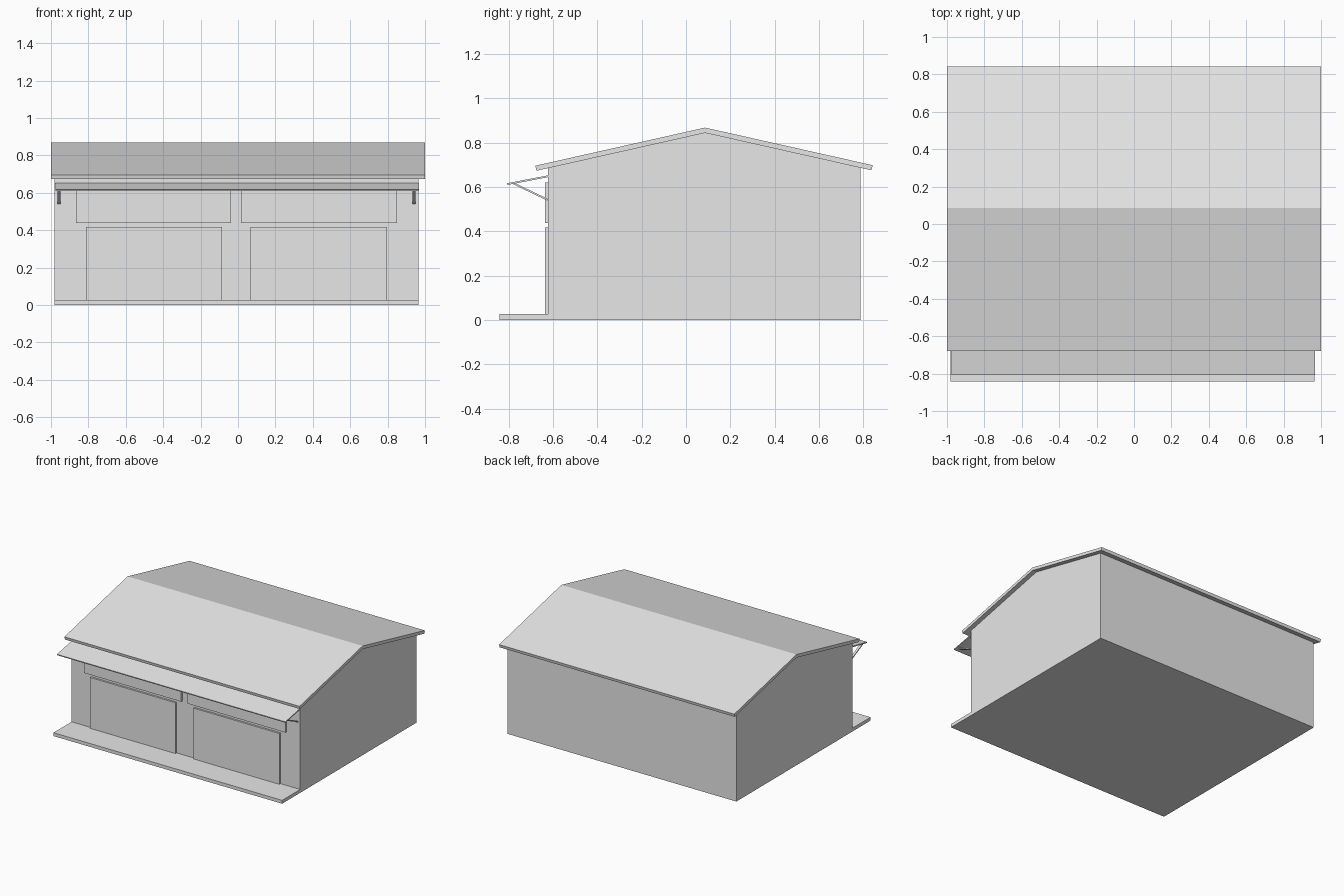
import bpy
from mathutils import Vector

cube = bpy.data.objects.get("Cube")
if cube:
    bpy.data.objects.remove(cube, do_unlink=True)

GREY = (0.8, 0.8, 0.8, 1)
mat = bpy.data.materials.new("plain_grey")
mat.use_nodes = True
mat.diffuse_color = GREY
mat.node_tree.nodes["Principled BSDF"].inputs["Base Color"].default_value = GREY


def extrude_x(name, profile, x0, x1):
    """Sweep a closed (y, z) profile, listed counter-clockwise from +x, along x."""
    n = len(profile)
    verts = [(x, y, z) for x in (x0, x1) for y, z in profile]
    faces = [tuple(reversed(range(n))), tuple(range(n, 2 * n))]
    faces += [(i, (i + 1) % n, n + (i + 1) % n, n + i) for i in range(n)]
    mesh = bpy.data.meshes.new(name)
    mesh.from_pydata(verts, [], faces)
    mesh.materials.append(mat)
    obj = bpy.data.objects.new(name, mesh)
    bpy.context.collection.objects.link(obj)
    return obj


def box(name, x0, x1, y0, y1, z0, z1):
    return extrude_x(name, [(y0, z0), (y1, z0), (y1, z1), (y0, z1)], x0, x1)


def bar(name, a, b, thick, x0, x1):
    """Thin board whose top edge runs from a to b in the (y, z) plane."""
    a, b = Vector(a), Vector(b)
    d = (b - a).normalized()
    down = Vector((d.y, -d.x)) * thick
    return extrude_x(name, [a + down, b + down, b, a], x0, x1)


# Shared dimensions
LEFT, RIGHT = -0.98, 0.965
FRONT, BACK = -0.623, 0.788
RIDGE_Y, RIDGE_Z, SLOPE = 0.086, 0.868, 0.2245
ROOF_GAP = 0.024
PANEL_Y = -0.637
SLAB_Z = 0.026


def roof_z(y):
    return RIDGE_Z - SLOPE * abs(y - RIDGE_Y)


# Gabled building body
extrude_x("walls", [
    (FRONT, 0), (BACK, 0),
    (BACK, roof_z(BACK) - ROOF_GAP),
    (RIDGE_Y, RIDGE_Z - ROOF_GAP),
    (FRONT, roof_z(FRONT) - ROOF_GAP)], LEFT, RIGHT)

# Roof with eaves cut square to the slope
eave_f, eave_b, cut = -0.68, 0.842, 0.005
extrude_x("roof", [
    (eave_f, roof_z(eave_f)),
    (eave_f + cut, roof_z(eave_f + cut) - ROOF_GAP),
    (RIDGE_Y, RIDGE_Z - ROOF_GAP),
    (eave_b - cut, roof_z(eave_b - cut) - ROOF_GAP),
    (eave_b, roof_z(eave_b)),
    (RIDGE_Y, RIDGE_Z)], -1, 1)

# Porch slab along the front
box("porch_slab", LEFT, RIGHT, -0.842, FRONT, 0, SLAB_Z)

# Shutter doors and the panels above them
for side, door, sign in (("right", (-0.813, -0.086), (-0.866, -0.037)),
                         ("left", (0.068, 0.797), (0.016, 0.85))):
    box(side + "_door", *door, PANEL_Y, FRONT, SLAB_Z, 0.417)
    box(side + "_upper_panel", *sign, PANEL_Y, FRONT, 0.438, 0.62)

# Sloping awning and its end braces
bar("awning", (-0.807, 0.617), (-0.62, 0.653), 0.008, -0.975, 0.968)
for side, x in (("right", -0.966), ("left", 0.933)):
    bar(side + "_awning_brace", (-0.775, 0.619), (FRONT, 0.546), 0.008, x, x + 0.017)
